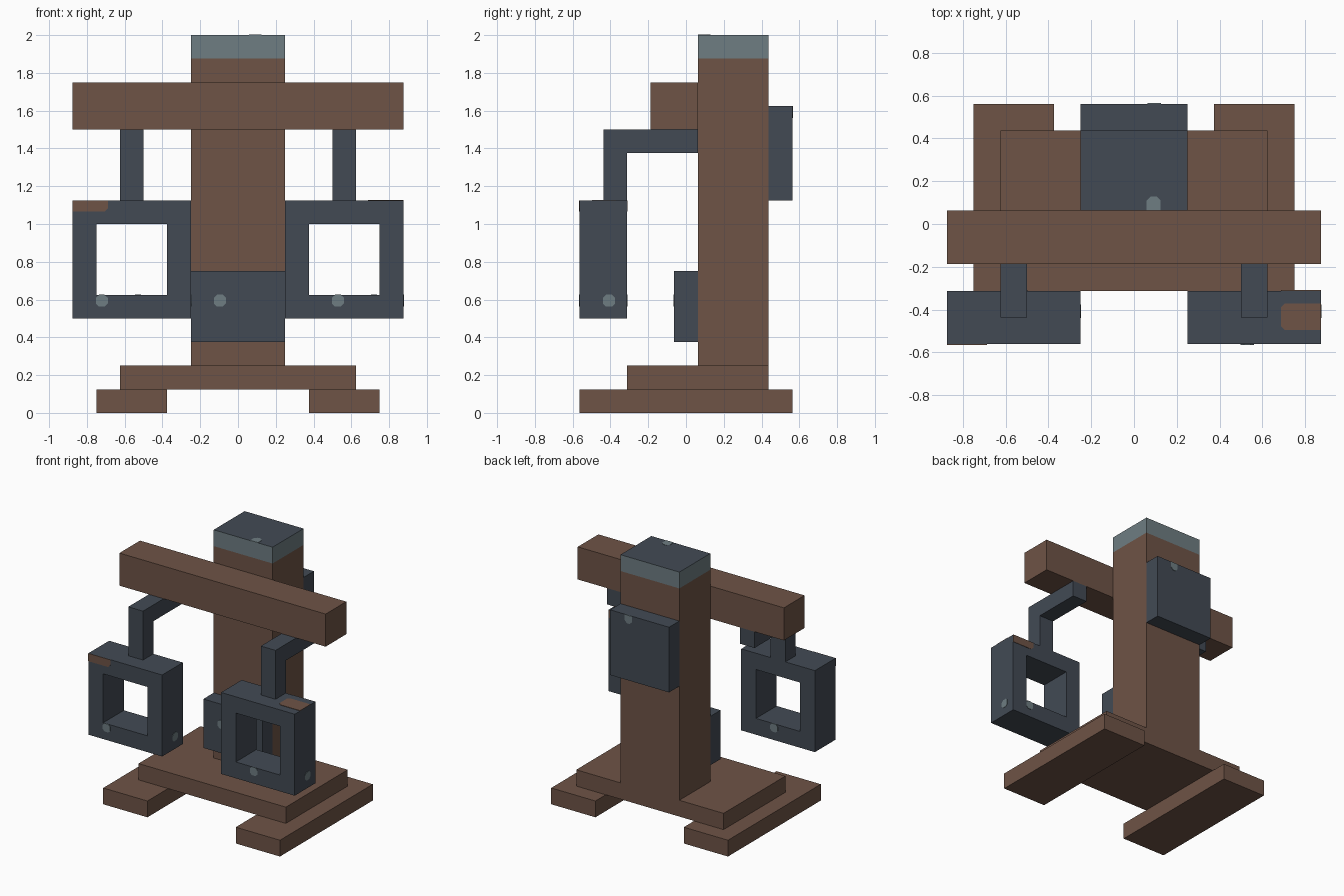
import bpy
import bmesh
from mathutils import Vector

cube = bpy.data.objects.get("Cube")
if cube:
    bpy.data.objects.remove(cube, do_unlink=True)


def material(name, rgb):
    m = bpy.data.materials.new(name)
    m.use_nodes = True
    m.diffuse_color = (*rgb, 1)
    m.node_tree.nodes["Principled BSDF"].inputs["Base Color"].default_value = (*rgb, 1)
    return m


WOOD = material("brown wood", (0.156, 0.087, 0.061))
IRON = material("dark iron", (0.0545, 0.0685, 0.0887))
STEEL = material("pale steel", (0.156, 0.205, 0.223))


def finish(name, bm, *mats):
    bmesh.ops.recalc_face_normals(bm, faces=bm.faces)
    me = bpy.data.meshes.new(name)
    bm.to_mesh(me)
    bm.free()
    for m in mats:
        me.materials.append(m)
    ob = bpy.data.objects.new(name, me)
    bpy.context.collection.objects.link(ob)
    return ob


def box(name, x, y, z, mat):
    """Box given by its (min, max) range on each axis."""
    bm = bmesh.new()
    bmesh.ops.create_cube(bm, size=1)
    for v in bm.verts:
        v.co = [r[0] + (c + 0.5) * (r[1] - r[0]) for c, r in zip(v.co, (x, y, z))]
    return finish(name, bm, mat)


def prism(name, points, depth, mat):
    """Flat outline of 3D points pushed out along depth."""
    bm = bmesh.new()
    face = bm.faces.new([bm.verts.new(p) for p in points])
    new = bmesh.ops.extrude_face_region(bm, geom=[face], use_keep_orig=True)["geom"]
    bmesh.ops.translate(bm, vec=depth,
                        verts=[g for g in new if isinstance(g, bmesh.types.BMVert)])
    return finish(name, bm, mat)


def plate(name, centre, normal, half_u, half_v, mat, cuts=(1, 1, 1, 1), cut=0.02):
    """Thin plate; cuts says which corners (-u-v, +u-v, +u+v, -u+v) are bevelled."""
    n = Vector(normal)
    u = Vector((0, 1, 0)) if abs(n.x) > 0.5 else Vector((1, 0, 0))
    v = Vector((0, 1, 0)) if abs(n.z) > 0.5 else Vector((0, 0, 1))
    pts = []
    for i, (su, sv) in enumerate(((-1, -1), (1, -1), (1, 1), (-1, 1))):
        c = cut * cuts[i]
        a = (su * (half_u - c), sv * half_v)
        b = (su * half_u, sv * (half_v - c))
        corner = ([b, a] if i % 2 == 0 else [a, b]) if c else [a]
        pts += [Vector(centre) + u * p + v * q for p, q in corner]
    return prism(name, pts, n * 0.003, mat)


def ring(name, x, y, z, wall, mat):
    """Square frame, open along y."""
    bm = bmesh.new()
    loops = []
    for yy in y:
        for w in (0, wall):
            corners = ((x[0] + w, z[0] + w), (x[1] - w, z[0] + w),
                       (x[1] - w, z[1] - w), (x[0] + w, z[1] - w))
            loops.append([bm.verts.new((cx, yy, cz)) for cx, cz in corners])
    for a, b in ((0, 1), (2, 3), (0, 2), (1, 3)):
        for i in range(4):
            j = (i + 1) % 4
            bm.faces.new((loops[a][i], loops[a][j], loops[b][j], loops[b][i]))
    return finish(name, bm, mat)


# Base, post and cross beam
box("base_board", (-0.625, 0.625), (-0.3125, 0.4375), (0.125, 0.25), WOOD)
box("post", (-0.25, 0.25), (0.0625, 0.4375), (0.25, 1.875), WOOD)
box("cross_beam", (-0.875, 0.875), (-0.1875, 0.0625), (1.5, 1.75), WOOD)

# Cap with pale sides and a dark top
cap = box("post_cap", (-0.25, 0.25), (0.0625, 0.4375), (1.875, 2.0), STEEL)
cap.data.materials.append(IRON)
for f in cap.data.polygons:
    f.material_index = 1 if f.normal.z > 0.5 else 0

# Iron plates on the post
box("front_post_plate", (-0.25, 0.25), (-0.0625, 0.0625), (0.375, 0.75), IRON)
box("back_post_plate", (-0.25, 0.25), (0.4375, 0.5625), (1.125, 1.625), IRON)

# Foot, bent hanger and lantern frame on each side
for side, s in (("left", 1), ("right", -1)):
    def span(a, b):
        return tuple(sorted((s * a, s * b)))
    box(side + "_foot", span(0.375, 0.75), (-0.5625, 0.5625), (0, 0.125), WOOD)
    x0 = span(0.5, 0.625)[0]
    elbow = ((0.0625, 1.375), (0.0625, 1.5), (-0.4375, 1.5),
             (-0.4375, 1.125), (-0.3125, 1.125), (-0.3125, 1.375))
    prism(side + "_hanger", [(x0, y, z) for y, z in elbow], Vector((0.125, 0, 0)), IRON)
    ring(side + "_lantern_frame", span(0.25, 0.875), (-0.5625, -0.3125),
         (0.5, 1.125), 0.125, IRON)

# Pale rivets
R = 0.0315
FRONT, BACK, LEFT, UP = (0, -1, 0), (0, 1, 0), (1, 0, 0), (0, 0, 1)
for name, centre, normal in (
        ("right_lantern_front_rivet", (-0.721, -0.5625, 0.594), FRONT),
        ("right_lantern_back_rivet", (-0.529, -0.3125, 0.594), BACK),
        ("right_lantern_inner_rivet", (-0.25, -0.408, 0.594), LEFT),
        ("left_lantern_front_rivet", (0.529, -0.5625, 0.594), FRONT),
        ("left_lantern_back_rivet", (0.721, -0.3125, 0.594), BACK),
        ("left_lantern_outer_rivet", (0.875, -0.408, 0.594), LEFT),
        ("front_post_plate_rivet", (-0.096, -0.0625, 0.594), FRONT)):
    plate(name, centre, normal, R, R, STEEL, cut=0.016)
plate("back_post_plate_rivet", (0.094, 0.5625, 1.593), BACK, R, R, STEEL, (1, 1, 0, 0))
# Cap rivet, level with the top
cap_rivet = plate("cap_rivet", (0.092, 0.096, 1.999), UP, 0.033, 0.033, STEEL, (0, 0, 1, 1))

# Brown worn patches on the lantern frames
plate("right_lantern_front_patch", (-0.781, -0.5625, 1.095), FRONT, 0.094, 0.03,
      WOOD, (0, 1, 0, 0))
plate("left_lantern_back_patch", (0.781, -0.3125, 1.095), BACK, 0.094, 0.03,
      WOOD, (1, 0, 0, 0))
plate("left_lantern_top_patch", (0.781, -0.434, 1.125), UP, 0.094, 0.063,
      WOOD, (1, 0, 0, 1))
